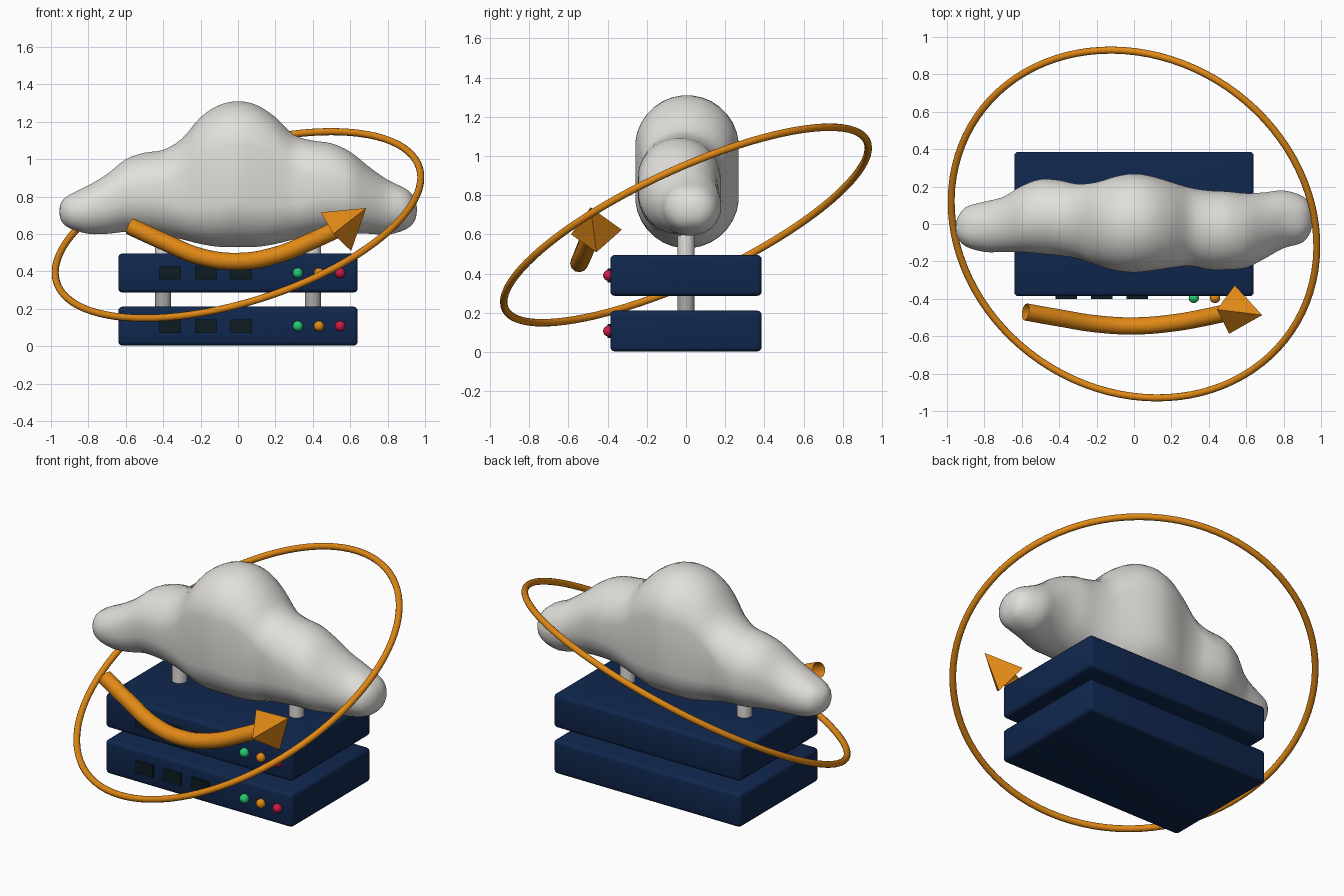
import bpy, bmesh
from math import cos, sin, pi, copysign
from mathutils import Vector

cube = bpy.data.objects.get("Cube")
if cube:
    bpy.data.objects.remove(cube)


def material(name, r, g, b):
    m = bpy.data.materials.new(name)
    m.use_nodes = True
    m.diffuse_color = (r, g, b, 1)
    bsdf = next(n for n in m.node_tree.nodes if n.type == 'BSDF_PRINCIPLED')
    bsdf.inputs["Base Color"].default_value = (r, g, b, 1)
    bsdf.inputs["Roughness"].default_value = 0.6
    return m


white = material("cloud white", .75, .74, .71)
grey = material("post grey", .4, .4, .39)
navy = material("navy", .005, .02, .075)
dark = material("vent black", .004, .012, .015)
orange = material("orange", .75, .25, .008)
green = material("light green", .02, .6, .17)
red = material("light red", .62, .01, .06)


def finish(ob, name, mat, smooth=None):
    ob.name = name
    ob.data.materials.append(mat)
    if smooth:
        bpy.ops.object.select_all(action='DESELECT')
        ob.select_set(True)
        bpy.context.view_layer.objects.active = ob
        bpy.ops.object.shade_smooth_by_angle(angle=smooth)
    return ob


def from_bmesh(bm, name, mat, smooth=None):
    bmesh.ops.recalc_face_normals(bm, faces=bm.faces)
    mesh = bpy.data.meshes.new(name)
    bm.to_mesh(mesh)
    bm.free()
    ob = bpy.data.objects.new(name, mesh)
    bpy.context.collection.objects.link(ob)
    return finish(ob, name, mat, smooth)


def box(name, centre, size, mat, bevel=0):
    bm = bmesh.new()
    bmesh.ops.create_cube(bm, size=1)
    for v in bm.verts:
        v.co = Vector(a * s for a, s in zip(v.co, size))
    if bevel:
        bmesh.ops.bevel(bm, geom=bm.edges[:], offset=bevel, segments=3,
                        profile=0.5, affect='EDGES')
    ob = from_bmesh(bm, name, mat, 0.6 if bevel else None)
    ob.location = centre
    return ob


def post(name, x, low, high, mat):
    bpy.ops.mesh.primitive_cylinder_add(
        vertices=24, radius=.043, depth=high - low, location=(x, 0, (low + high) / 2))
    finish(bpy.context.object, name, mat, 0.6)


# Two stacked units, each with vents and status lights on the front
for level, z in (("lower", .107), ("upper", .391)):
    box(level + "_unit", (0, 0, z), (1.28, .772, .208), navy, .022)
    for i in range(3):
        box(f"{level}_vent_{i}", (-.362 + .19 * i, -.39, z), (.115, .02, .072), dark)
    for i, mat in enumerate((green, orange, red)):
        bpy.ops.mesh.primitive_uv_sphere_add(
            segments=12, ring_count=8, radius=.028,
            location=(.32 + .113 * i, -.395, z))
        finish(bpy.context.object, f"{level}_light_{i}", mat, 0.8)

# Posts between the units and up into the cloud
for side, x in (("right", -.4), ("left", .4)):
    post(side + "_lower_post", x, .2, .3, grey)
    post(side + "_upper_post", x, .48, .7, white)

# Cloud sections: x, bottom, top, front, back
sections = [
    (-.955, .715, .725, -.025, -.015), (-.945, .67, .77, -.07, .03),
    (-.9, .63, .81, -.12, .09), (-.8, .6, .86, -.15, .12),
    (-.7, .6, .92, -.15, .145), (-.6, .61, 1, -.15, .205),
    (-.5, .6, 1.035, -.16, .24), (-.4, .59, 1.05, -.17, .235),
    (-.3, .57, 1.11, -.185, .215), (-.2, .545, 1.225, -.22, .225),
    (-.1, .53, 1.29, -.25, .255), (0, .53, 1.31, -.26, .27),
    (.1, .53, 1.29, -.25, .255), (.2, .545, 1.225, -.235, .225),
    (.3, .57, 1.13, -.225, .195), (.4, .59, 1.1, -.245, .18),
    (.5, .6, 1.085, -.245, .175), (.6, .6, 1.04, -.235, .165),
    (.7, .6, .96, -.185, .17), (.8, .595, .89, -.13, .18),
    (.9, .625, .84, -.1, .15), (.945, .67, .79, -.04, .1),
    (.957, .725, .735, .025, .035)]


def spline(a, b, c, d, t):
    return b + .5 * t * (c - a + t * (2*a - 5*b + 4*c - d + t * (3*(b - c) + d - a)))


def section_ring(bm, section, count=32):
    """Upright stadium with round ends, filling the given bounds."""
    x, low, high, front, back = section
    half_y, half_z = abs(back - front) / 2, abs(high - low) / 2
    r = min(half_y, half_z)
    ring = []
    for k in range(count):
        c, s = (f(2 * pi * (k + .5) / count) for f in (cos, sin))
        y = (front + back) / 2 + r * c + copysign(half_y - r, c)
        z = (low + high) / 2 + r * s + copysign(half_z - r, s)
        ring.append(bm.verts.new((x, y, z)))
    return ring


bm = bmesh.new()
rings = []
padded = [sections[0]] + sections + [sections[-1]]
for i in range(len(sections) - 1):
    for t in (0, 1/3, 2/3):
        rings.append(section_ring(bm, [spline(*p, t) for p in zip(*padded[i:i + 4])]))
rings.append(section_ring(bm, sections[-1]))
for a, b in zip(rings, rings[1:]):
    for k in range(len(a)):
        bm.faces.new((a[k - 1], a[k], b[k], b[k - 1]))
bm.faces.new(rings[0])
bm.faces.new(rings[-1])
from_bmesh(bm, "cloud", white, 1.2)

# Tilted orbit ring
bpy.ops.mesh.primitive_torus_add(
    major_radius=1.017, minor_radius=.019, major_segments=96, minor_segments=12,
    location=(0, 0, .648),
    rotation=Vector((-.276, -.405, .871)).to_track_quat('Z', 'Y').to_euler())
finish(bpy.context.object, "orbit_ring", orange, 1.0)

# Curved arrow shaft, an open tube
path = [(-.58, -.47, .642), (-.4, -.502, .56), (-.2, -.534, .478), (0, -.545, .453),
        (.2, -.53, .485), (.4, -.495, .565), (.53, -.465, .625)]
curve = bpy.data.curves.new("arrow_shaft", 'CURVE')
curve.dimensions = '3D'
curve.bevel_depth = .046
curve.bevel_resolution = 4
curve.resolution_u = 8
line = curve.splines.new('BEZIER')
line.bezier_points.add(len(path) - 1)
for point, co in zip(line.bezier_points, path):
    point.co = co
    point.handle_left_type = point.handle_right_type = 'AUTO'
shaft = bpy.data.objects.new("arrow_shaft", curve)
bpy.context.collection.objects.link(shaft)
bpy.ops.object.select_all(action='DESELECT')
shaft.select_set(True)
bpy.context.view_layer.objects.active = shaft
bpy.ops.object.convert(target='MESH')
finish(bpy.context.object, "arrow_shaft", orange, 1.0)

# Four-sided arrow head
base, tip = Vector((.524, -.457, .612)), Vector((.685, -.487, .738))
axis = (tip - base).normalized()
u = axis.cross(Vector((0, 1, 0))).normalized()
v = axis.cross(u)
bm = bmesh.new()
corners = [bm.verts.new(base + .131 * d) for d in (u, v, -u, -v)]
point = bm.verts.new(tip)
bm.faces.new(corners)
for k in range(4):
    bm.faces.new((corners[k - 1], corners[k], point))
from_bmesh(bm, "arrow_head", orange)
